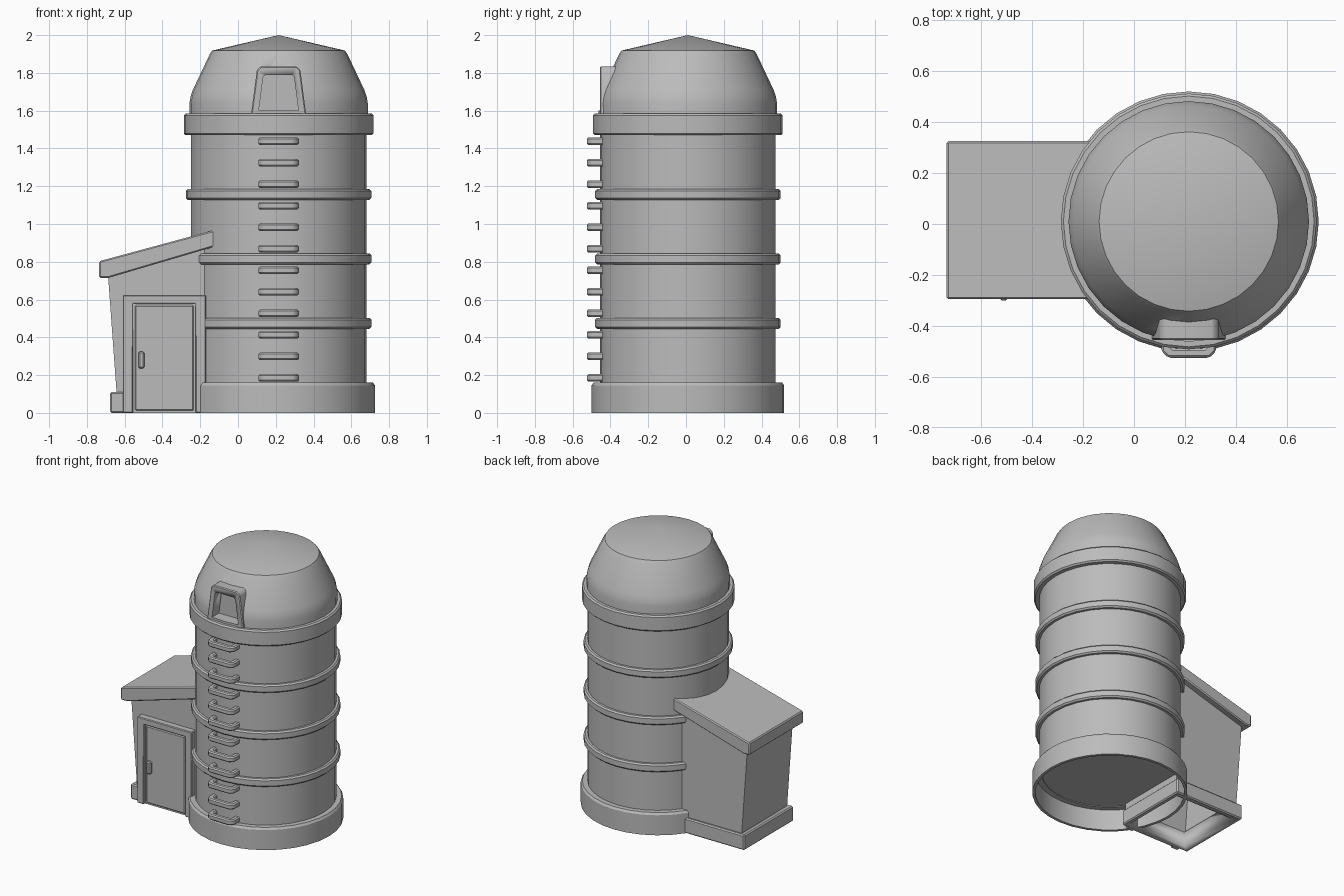
import bpy, bmesh, math
from mathutils import Vector

if "Cube" in bpy.data.objects:
    bpy.data.objects.remove(bpy.data.objects["Cube"], do_unlink=True)

CX, CY = 0.215, 0.01      # silo axis
SIDES = 32

grey = bpy.data.materials.new("plain_grey")
grey.use_nodes = True
grey.diffuse_color = (0.5, 0.5, 0.5, 1)
grey.node_tree.nodes["Principled BSDF"].inputs["Base Color"].default_value = (0.5, 0.5, 0.5, 1)


def finish(name, bm, bevel=0):
    """Turn a bmesh into a named object, smooth except at sharp edges."""
    bmesh.ops.recalc_face_normals(bm, faces=bm.faces)
    if bevel:
        edges = [e for e in bm.edges if e.is_manifold and e.calc_face_angle(0) > 0.5]
        bmesh.ops.bevel(bm, geom=edges, offset=bevel, segments=1, affect='EDGES', profile=0.5)
    for f in bm.faces:
        f.smooth = True
    for e in bm.edges:
        e.smooth = e.is_manifold and e.calc_face_angle(0) < math.radians(32)
    mesh = bpy.data.meshes.new(name)
    bm.to_mesh(mesh)
    bm.free()
    mesh.materials.append(grey)
    ob = bpy.data.objects.new(name, mesh)
    bpy.context.collection.objects.link(ob)
    return ob


def lathe(name, profile, closed=False):
    """Spin an (r, z) profile round the silo axis."""
    bm = bmesh.new()
    verts = [bm.verts.new((CX + r, CY, z)) for r, z in profile]
    pairs = list(zip(verts, verts[1:])) + ([(verts[-1], verts[0])] if closed else [])
    edges = [bm.edges.new(p) for p in pairs]
    bmesh.ops.spin(bm, geom=verts + edges, cent=(CX, CY, 0), axis=(0, 0, 1),
                   angle=2 * math.pi, steps=SIDES, use_merge=True)
    bmesh.ops.remove_doubles(bm, verts=bm.verts, dist=1e-5)
    return finish(name, bm)


def prism(name, outline, direction, bevel=0):
    """Extrude a flat outline of 3D points along a direction."""
    bm = bmesh.new()
    face = bm.faces.new([bm.verts.new(p) for p in outline])
    new = bmesh.ops.extrude_face_region(bm, geom=[face])["geom"]
    bmesh.ops.translate(bm, vec=Vector(direction),
                        verts=[v for v in new if isinstance(v, bmesh.types.BMVert)])
    return finish(name, bm, bevel)


def front_prism(name, outline, y0, y1, bevel=0):
    return prism(name, [(x, y0, z) for x, z in outline], (0, y1 - y0, 0), bevel)


def box(name, x0, x1, y0, y1, z0, z1, bevel=0):
    return front_prism(name, [(x0, z0), (x1, z0), (x1, z1), (x0, z1)], y0, y1, bevel)


def cut(target, cutter):
    cutter.hide_render = True
    cutter.hide_viewport = True
    cutter.display_type = 'WIRE'
    mod = target.modifiers.new("cut", 'BOOLEAN')
    mod.operation = 'DIFFERENCE'
    mod.solver = 'EXACT'
    mod.object = cutter


# Silo: hollow base ring, body with raised floor, hoops and domed roof
lathe("silo_base", [(0.49, 0), (0.51, 0), (0.51, 0.145), (0.5, 0.16), (0.45, 0.16), (0.45, 0.15), (0.49, 0.15)], True)
lathe("silo_body", [(0, 0.155), (0.465, 0.155), (0.465, 1.5), (0, 1.5)])


def hoop(name, r, z0, z1):
    c = 0.01
    lathe(name, [(0.44, z0), (r - c, z0), (r, z0 + c), (r, z1 - c), (r - c, z1), (0.44, z1)], True)


for i in range(3):
    z = 0.445 + 0.341 * i
    hoop(f"hoop_{i + 1}", 0.491, z, z + 0.058)
hoop("roof_hoop", 0.502, 1.47, 1.585)
dome = lathe("dome_roof", [(0, 1.55), (0.472, 1.55), (0.472, 1.64), (0.466, 1.675), (0.454, 1.71),
                           (0.364, 1.9), (0.352, 1.918), (0, 2.0)])


# Hatch: tapered surround with an opening sunk into the dome
def hatch_outline(bottom, top, z0, z1, chamfer):
    half = [(bottom, z0), (top, z1 - chamfer), (top - chamfer, z1)]
    return [(CX + x, z) for x, z in half] + [(CX - x, z) for x, z in reversed(half)]


opening = hatch_outline(0.105, 0.082, 1.6, 1.79, 0.012)
surround = front_prism("hatch_surround", hatch_outline(0.147, 0.115, 1.57, 1.835, 0.02), -0.455, -0.34, 0.006)
hole = front_prism("hatch_cutter", opening, -0.6, -0.375)
cut(dome, hole)
cut(surround, hole)

# Ladder rungs: flat staples up the front
for i in range(12):
    z = 0.165 + 0.1139 * i
    half = [(0.107, -0.43), (0.107, -0.5), (0.08, -0.525)]
    inner = [(0.07, -0.43), (0.07, -0.478), (0.06, -0.488)]
    path = half + [(-x, y) for x, y in reversed(half)] + [(-x, y) for x, y in inner] + inner[::-1]
    prism(f"rung_{i + 1}", [(CX + x, y, z) for x, y in path], (0, 0, 0.04), 0.008)

# Shed walls: leaning outer wall, hollow and open underneath
shed = front_prism("shed_walls", [(-0.635, 0), (-0.13, 0), (-0.13, 0.92), (-0.69, 0.755)], -0.24, 0.28)
bm = bmesh.new()
bm.from_mesh(shed.data)
bmesh.ops.delete(bm, geom=[f for f in bm.faces if f.normal.z < -0.9], context='FACES')
bm.to_mesh(shed.data)
bm.free()
thick = shed.modifiers.new("wall_thickness", 'SOLIDIFY')
thick.thickness = 0.02
thick.offset = -1

# Shed roof slab
front_prism("shed_roof", [(-0.735, 0.715), (-0.685, 0.715), (-0.125, 0.88), (-0.125, 0.968), (-0.735, 0.803)],
            -0.295, 0.325, 0.007)

# Plinth round the foot of the shed
plinth = box("shed_plinth", -0.677, -0.12, -0.265, 0.3, 0, 0.11, 0.008)
cut(plinth, box("plinth_cutter", -0.615, -0.15, -0.22, 0.26, -0.1, 0.3))

# Door with surround and handle
frame = [(-0.61, 0), (-0.61, 0.625), (-0.17, 0.625), (-0.17, 0),
         (-0.225, 0), (-0.225, 0.58), (-0.555, 0.58), (-0.555, 0)]
front_prism("door_frame", frame, -0.287, -0.23, 0.005)
box("door", -0.545, -0.235, -0.274, -0.23, 0.012, 0.57, 0.006)
box("door_backing", -0.56, -0.22, -0.267, -0.235, 0, 0.59)
box("door_handle", -0.528, -0.495, -0.3, -0.27, 0.235, 0.325, 0.008)
